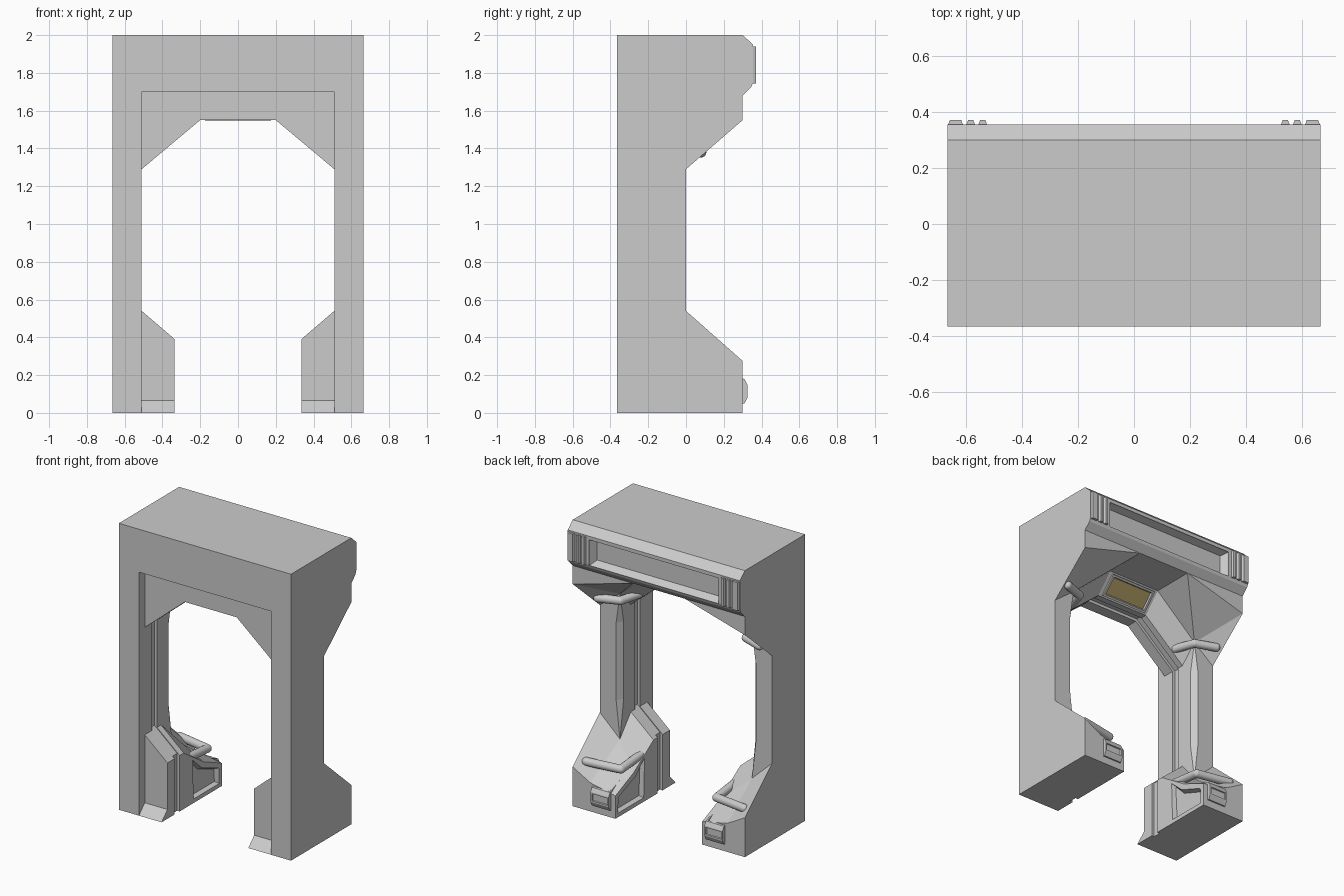
import bpy, bmesh, math
from mathutils import Vector, Matrix

if "Cube" in bpy.data.objects:
    bpy.data.objects.remove(bpy.data.objects["Cube"])


def finish(bm, name, mirror=False, smooth=False):
    me = bpy.data.meshes.new(name)
    bm.to_mesh(me)
    bm.free()
    ob = bpy.data.objects.new(name, me)
    bpy.context.collection.objects.link(ob)
    if mirror:
        ob.modifiers.new("mirror", 'MIRROR')
    if smooth:
        for p in me.polygons:
            p.use_smooth = True
    return ob


def prism(name, pts, axis, a, b, mirror=False):
    """Extrude a 2D profile along an axis; profile is in the other two axes."""
    put = {'x': lambda u, v, t: (t, u, v),
           'y': lambda u, v, t: (u, t, v),
           'z': lambda u, v, t: (u, v, t)}[axis]
    bm = bmesh.new()
    lo = [bm.verts.new(put(u, v, a)) for u, v in pts]
    hi = [bm.verts.new(put(u, v, b)) for u, v in pts]
    n = len(pts)
    bm.faces.new(lo)
    bm.faces.new(hi)
    for i in range(n):
        j = (i + 1) % n
        bm.faces.new((lo[i], lo[j], hi[j], hi[i]))
    bmesh.ops.recalc_face_normals(bm, faces=bm.faces[:])
    return finish(bm, name, mirror)


def arch(name, opening, y0, y1):
    """Full-width slab with an opening given by its right-hand half profile."""
    right = [(.665, 2), (.665, 0)] + opening
    left = [(-x, z) for x, z in reversed(right)]
    return prism(name, right + left, 'y', y0, y1)


def handle(name, pts, r=.028):
    """Bent grab bar with rounded ends."""
    bm = bmesh.new()
    pts = [Vector(p) for p in pts]
    for p in pts:
        bmesh.ops.create_uvsphere(bm, u_segments=16, v_segments=8, radius=r,
                                  matrix=Matrix.Translation(p))
    for p, q in zip(pts, pts[1:]):
        rot = (q - p).to_track_quat('Z', 'Y').to_matrix().to_4x4()
        bmesh.ops.create_cone(bm, cap_ends=False, segments=16, radius1=r, radius2=r,
                              depth=(q - p).length,
                              matrix=Matrix.Translation((p + q) / 2) @ rot)
    return finish(bm, name, True, True)


# front portal and stepped arch rings
doorway = [(.335, 0), (.335, .39), (.51, .54), (.51, 1.29), (.2, 1.55)]
groove = [(.355, 0), (.355, .40), (.53, .55), (.53, 1.30), (.208, 1.57)]
arch("front_portal", [(.51, 0), (.51, 1.7)], -.365, -.30)
arch("front_arch", doorway, -.30, -.22)
arch("arch_groove", groove, -.22, -.165)
arch("inner_arch", doorway, -.165, -.12)

# threshold ramps
prism("threshold_ramp", [(-.365, 0), (-.3, .065), (-.3, 0)], 'x', .335, .51, True)

# rear body: foot, pillar and overhead corner (half, mirrored)
Y = -.12
P = {
    's0': (.665, Y, 0), 's1': (.665, Y, 2), 'K2': (.665, .3, 2),
    'T0': (0, Y, 2), 'T1': (0, .3, 2),
    'a1': (.335, Y, 0), 'm1': (.335, -.04, 0), 'a2': (.335, .3, 0), 'a3': (.665, .3, 0),
    'a4': (.335, Y, .39), 'm2': (.335, -.04, .337), 'a5': (.335, .1, .245),
    'a6': (.335, .3, .16), 'a7': (.53, .3, .2), 'a8': (.665, .3, .275),
    'C1': (.51, 0, .395), 'p2': (.51, Y, .54), 'A1': (.665, 0, .54),
    'b1': (.54, 0, .66), 'b2': (.51, -.04, .66), 't1': (.54, 0, 1.2), 't2': (.51, -.04, 1.2),
    'C2': (.51, 0, 1.41), 'p3': (.51, Y, 1.29), 'A2': (.665, 0, 1.29),
    'B': (.665, .3, 1.55), 'E': (.2, Y, 1.55), 'F': (.2, 0, 1.68), 'G': (.2, .3, 1.68),
    'E0': (0, Y, 1.55), 'F0': (0, 0, 1.68), 'G0': (0, .3, 1.68), 'K': (.665, .3, 1.68),
}
FACES = """a1 m1 m2 a4|m1 a2 a6 a5 m2|a2 a3 a8 a7 a6|a1 m1 a2 a3 s0
A1 a8 a7 C1|C1 a7 a6 a5|C1 a5 m2 a4 p2
A1 C1 b1 t1 C2 A2|C1 b2 b1|b1 b2 t2 t1|t1 t2 C2|C1 p2 p3 C2 t2 b2
A2 B C2|C2 B G|C2 G F|p3 C2 F E|E F F0 E0|F G G0 F0|B K G
K G G0 T1 K2|s1 K2 T1 T0|s0 a3 a8 A1 A2 B K K2 s1|s0 a1 a4 p2 p3 E E0 T0 s1"""
bm = bmesh.new()
V = {k: bm.verts.new(p) for k, p in P.items()}
faces = [bm.faces.new([V[k] for k in f.split()])
         for f in FACES.replace("\n", "|").split("|")]
bmesh.ops.recalc_face_normals(bm, faces=bm.faces[:])
# sunken panel on the inside of the foot
bmesh.ops.inset_individual(bm, faces=[faces[1]], thickness=.04)
bmesh.ops.inset_individual(bm, faces=[faces[1]], thickness=.015, depth=-.03)
finish(bm, "rear_body", True)

# rear header with a tapered long recess
header = prism("rear_header", [(.22, 1.69), (.3, 1.68), (.345, 1.725), (.355, 1.75),
                               (.355, 1.95), (.3, 2), (.22, 1.999)], 'x', -.665, .665)
bm = bmesh.new()
rings = []
for y, x, z0, z1 in [(.40, .50, 1.745, 1.925), (.345, .50, 1.745, 1.925), (.27, .46, 1.785, 1.90)]:
    rings.append([bm.verts.new((sx * x, y, z)) for sx, z in
                  [(-1, z0), (1, z0), (1, z1), (-1, z1)]])
for r, s in zip(rings, rings[1:]):
    for i in range(4):
        j = (i + 1) % 4
        bm.faces.new((r[i], r[j], s[j], s[i]))
bm.faces.new(rings[0])
bm.faces.new(rings[-1])
bmesh.ops.recalc_face_normals(bm, faces=bm.faces[:])
cutter = finish(bm, "recess_cutter")
cutter.hide_render = True
cutter.hide_set(True)
cut = header.modifiers.new("recess", 'BOOLEAN')
cut.object = cutter
cut.operation = 'DIFFERENCE'
cut.solver = 'EXACT'

# vertical ribs either side of the recess
for i, (x0, x1) in enumerate([(.522, .556), (.565, .599), (.608, .664)]):
    prism(f"header_rib_{i + 1}", [(x0, .35), (x0 + .008, .371), (x1 - .008, .371), (x1, .35)],
          'z', 1.745, 1.94, True)

# grab bars at the lower and upper corners
handle("lower_handle", [(.61, .23, .30), (.37, .19, .295), (.365, -.06, .32)])
handle("upper_handle", [(.625, .08, 1.38), (.485, .03, 1.38), (.44, -.11, 1.385)])

# control box on the back of each foot
box = prism("control_box", [(.2, .05), (.31, .05), (.325, .08), (.325, .15), (.31, .178), (.2, .225)],
            'x', .37, .51, True)
bm = bmesh.new()
bm.from_mesh(box.data)
pick = [f for f in bm.faces if f.normal.y > .9 or (f.normal.z > .5 and f.normal.y < .6)]
bmesh.ops.inset_individual(bm, faces=pick, thickness=.014)
bmesh.ops.inset_individual(bm, faces=pick, thickness=.004, depth=-.008)
bm.to_mesh(box.data)
bm.free()

# lamp on the sloping soffit, with a yellow pane
bm = bmesh.new()
d = Vector((0, .12, .13)).normalized()
n = Vector((0, d.z, -d.y))
c = Vector((0, -.06, 1.615))
basis = Matrix((Vector((1, 0, 0)), d, n)).transposed().to_4x4()
bmesh.ops.create_cube(bm, size=1, matrix=Matrix.Translation(c) @ basis @
                      Matrix.Diagonal((.35, .155, .03, 1)))
bmesh.ops.recalc_face_normals(bm, faces=bm.faces[:])
pane = max(bm.faces, key=lambda f: f.normal.dot(n))
bmesh.ops.inset_individual(bm, faces=[pane], thickness=.02)
bmesh.ops.inset_individual(bm, faces=[pane], thickness=.008, depth=-.012)
pane.material_index = 1
lamp = finish(bm, "soffit_lamp")
for name, col in [("lamp_frame", (.5, .5, .5, 1)), ("lamp_pane", (.42, .32, .12, 1))]:
    m = bpy.data.materials.new(name)
    m.diffuse_color = col
    m.use_nodes = True
    m.node_tree.nodes["Principled BSDF"].inputs["Base Color"].default_value = m.diffuse_color
    lamp.data.materials.append(m)
